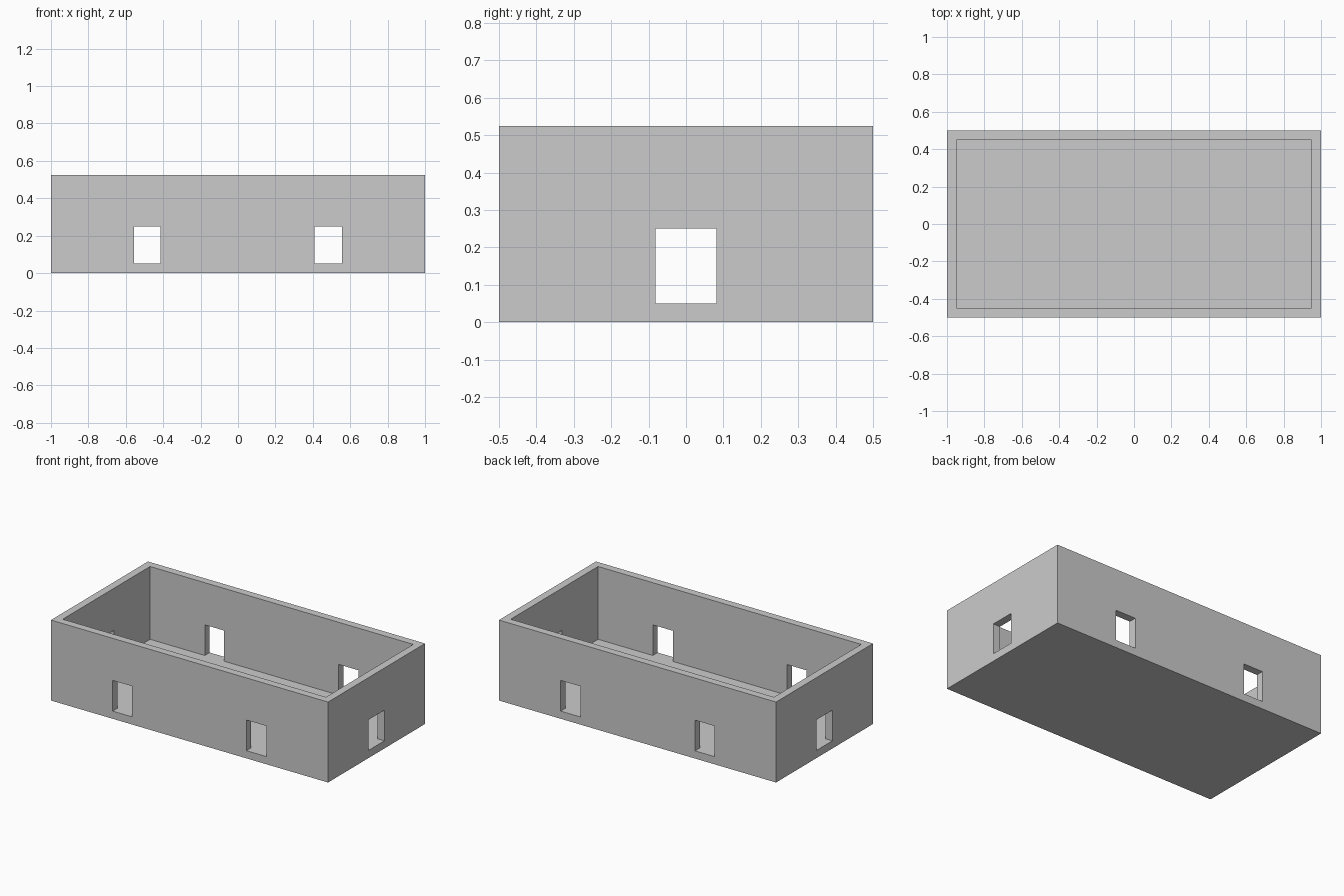
import bpy

if "Cube" in bpy.data.objects:
    bpy.data.objects.remove(bpy.data.objects["Cube"])

FLOOR, TOP, WALL = 0.05, 0.525, 0.05
SILL, HEAD = FLOOR, 0.25


def box(name, x, y, z):
    """Box between (min, max) pairs, with exact vertex coordinates."""
    verts = [(a, b, c) for a in x for b in y for c in z]
    faces = [(0, 1, 3, 2), (4, 6, 7, 5), (0, 4, 5, 1),
             (2, 3, 7, 6), (0, 2, 6, 4), (1, 5, 7, 3)]
    mesh = bpy.data.meshes.new(name)
    mesh.from_pydata(verts, [], faces)
    obj = bpy.data.objects.new(name, mesh)
    bpy.context.collection.objects.link(obj)
    return obj


def cut(target, name, x, y, z):
    """Subtract a box from the target and remove the cutter."""
    cutter = box(name, x, y, z)
    cutter.hide_render = True
    mod = target.modifiers.new(name, 'BOOLEAN')
    mod.operation = 'DIFFERENCE'
    mod.solver = 'EXACT'
    mod.object = cutter
    bpy.context.view_layer.objects.active = target
    bpy.ops.object.modifier_apply(modifier=name)
    bpy.data.objects.remove(cutter)


# Walls and floor as one open-topped shell
shell = box("walls_and_floor", (-1, 1), (-0.5, 0.5), (0, TOP))
cut(shell, "room_cavity", (-1 + WALL, 1 - WALL), (-0.5 + WALL, 0.5 - WALL), (FLOOR, TOP + 0.2))

# Openings: two pairs through the long walls, one pair through the end walls
for name, x, y in (
    ("left_openings", (-0.555, -0.415), (-0.7, 0.7)),
    ("right_openings", (0.41, 0.555), (-0.7, 0.7)),
    ("end_openings", (-1.2, 1.2), (-0.081, 0.081)),
):
    cut(shell, name, x, y, (SILL, HEAD))
